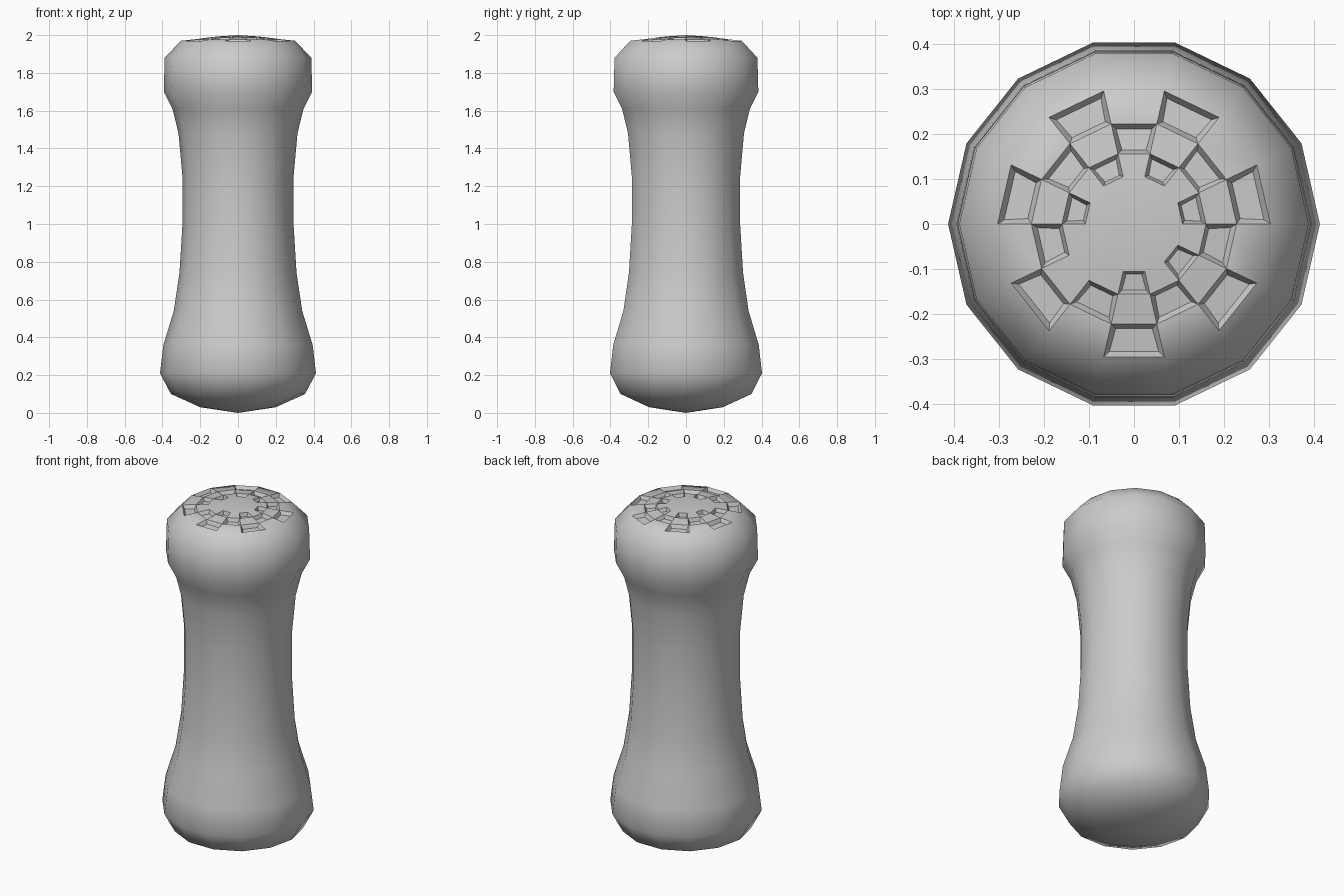
import bpy, bmesh, math

if "Cube" in bpy.data.objects:
    bpy.data.objects.remove(bpy.data.objects["Cube"])

SIDES = 14
# (radius, height) from the bottom pole to the top pole
PROFILE = [(0, 0.005), (0.2, 0.03), (0.355, 0.10), (0.413, 0.21), (0.395, 0.36), (0.34, 0.54),
           (0.31, 0.74), (0.294, 1.0), (0.294, 1.25), (0.315, 1.48), (0.347, 1.61),
           (0.393, 1.70), (0.388, 1.88), (0.303, 1.97), (0.228, 1.978), (0.16, 1.987),
           (0.108, 1.993), (0, 2.0)]
PROFILE[0] = (0, 0)

bm = bmesh.new()


def ring(r, z):
    if r == 0:
        return [bm.verts.new((0, 0, z))] * SIDES
    return [bm.verts.new((r * math.cos(2 * math.pi * i / SIDES),
                          r * math.sin(2 * math.pi * i / SIDES), z)) for i in range(SIDES)]


# Lathed shaker body
rings = [ring(r, z) for r, z in PROFILE]
cells = {}
for k in range(len(rings) - 1):
    a, b = rings[k], rings[k + 1]
    for i in range(SIDES):
        j = (i + 1) % SIDES
        corners = list(dict.fromkeys([a[i], a[j], b[j], b[i]]))
        face = bm.faces.new(corners)
        face.smooth = True
        cells[k, i] = face
bm.normal_update()

# Chequered pits in the cap: three rings, one small pit left out
cap = len(PROFILE) - 5
pits = []
for level, (thickness, depth) in enumerate([(0.016, -0.02), (0.014, -0.02), (0.011, -0.02)]):
    for i in range(level % 2, SIDES, 2):
        if level == 2 and i == 8:
            continue
        pits.append((cells[cap + level, i], thickness, depth))
for face, thickness, depth in pits:
    result = bmesh.ops.inset_individual(bm, faces=[face], thickness=thickness, depth=depth)
    for f in result["faces"] + [face]:
        f.smooth = False
        for e in f.edges:
            e.smooth = False

mesh = bpy.data.meshes.new("shaker_body")
bm.to_mesh(mesh)
bm.free()
obj = bpy.data.objects.new("shaker_body", mesh)
bpy.context.collection.objects.link(obj)
